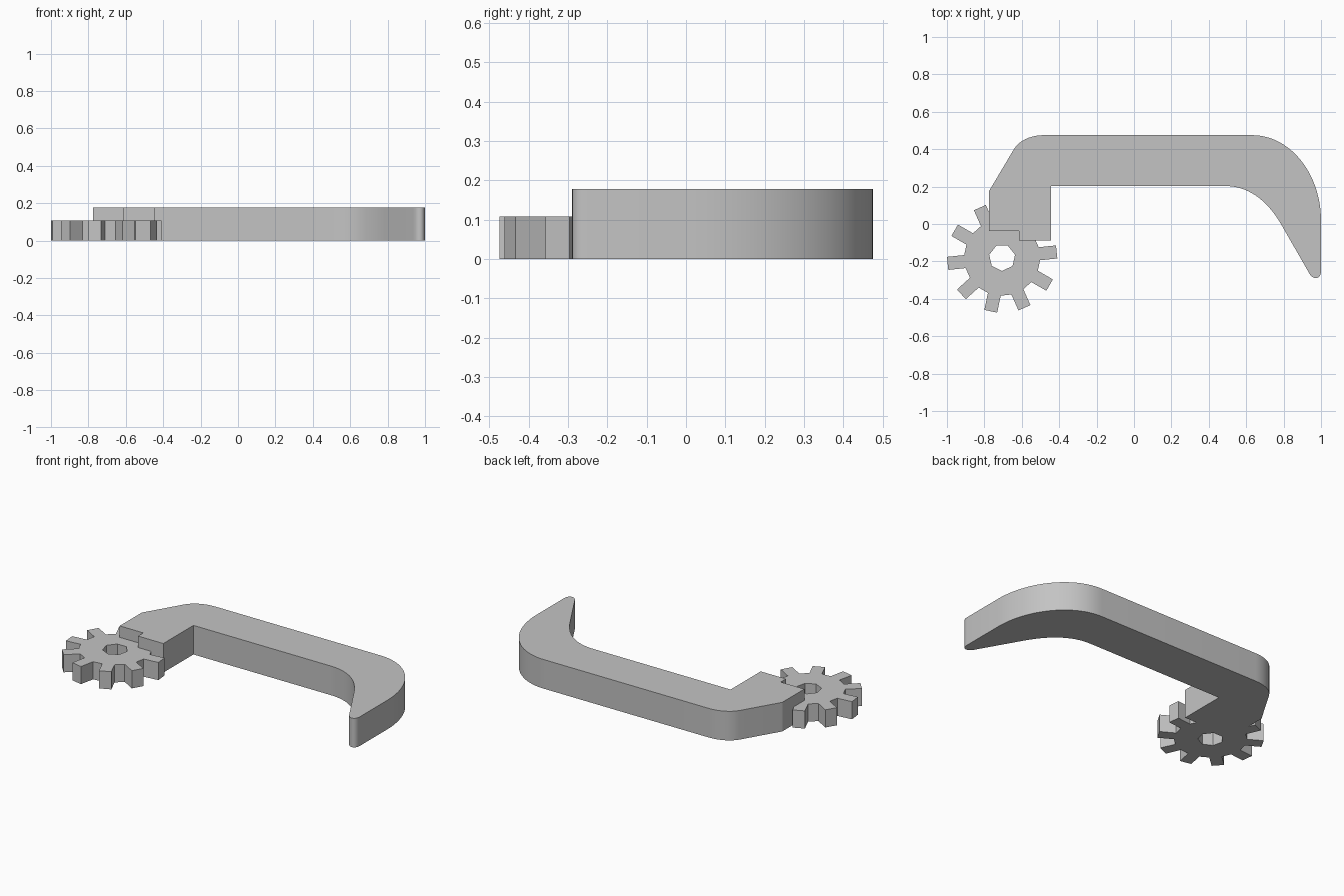
import bpy, bmesh, math
from mathutils import Vector
from mathutils.geometry import interpolate_bezier

cube = bpy.data.objects.get("Cube")
if cube:
    bpy.data.objects.remove(cube, do_unlink=True)

grey = bpy.data.materials.new("light_grey")
grey.use_nodes = True
GREY = (0.55, 0.55, 0.55, 1)
grey.diffuse_color = GREY
grey.node_tree.nodes["Principled BSDF"].inputs["Base Color"].default_value = GREY


def finish(name, bm):
    bmesh.ops.recalc_face_normals(bm, faces=bm.faces)
    mesh = bpy.data.meshes.new(name)
    bm.to_mesh(mesh)
    bm.free()
    mesh.materials.append(grey)
    obj = bpy.data.objects.new(name, mesh)
    bpy.context.collection.objects.link(obj)
    return obj


def extrude(bm, height):
    res = bmesh.ops.extrude_face_region(bm, geom=bm.faces[:])
    verts = [e for e in res["geom"] if isinstance(e, bmesh.types.BMVert)]
    bmesh.ops.translate(bm, verts=verts, vec=(0, 0, height))


def curve(a, b, c, d, steps):
    pts = [Vector((*p, 0)) for p in (a, b, c, d)]
    return [(p.x, p.y) for p in interpolate_bezier(*pts, steps)]


# Hooked arm: stepped foot, rounded shoulders and tapering blunt tip
outline = [(-0.775, -0.037), (-0.775, 0.176)]
outline += curve((-0.642, 0.4), (-0.61, 0.452), (-0.545, 0.475), (-0.481, 0.475), 10)
outline += curve((0.631, 0.475), (0.835, 0.475), (1, 0.27), (1, 0.016), 24)
outline += curve((1, -0.25), (1, -0.298), (0.957, -0.302), (0.936, -0.262), 10)
outline += curve((0.786, 0), (0.716, 0.118), (0.62, 0.203), (0.487, 0.203), 16)
outline += [(-0.444, 0.203), (-0.444, -0.088), (-0.615, -0.088), (-0.615, -0.037)]
bm = bmesh.new()
bm.faces.new([bm.verts.new((x, y, 0)) for x, y in outline])
extrude(bm, 0.178)
arm = finish("hooked_arm", bm)
bpy.context.view_layer.objects.active = arm
arm.select_set(True)
bpy.ops.object.shade_smooth_by_angle(angle=math.radians(25))

# Gear wheel: straight-sided teeth around a seven-sided bore
CENTRE = Vector((-0.705, -0.18, 0))
TEETH, ROOT, TIP, HALF = 10, 0.2, 0.293, 0.035


def ring(bm, points):
    verts = [bm.verts.new(p) for p in points]
    return [bm.edges.new((v, verts[i - 1])) for i, v in enumerate(verts)]


rim = []
for i in range(TEETH):
    angle = math.radians(6) + math.tau * i / TEETH
    out = Vector((math.cos(angle), math.sin(angle), 0))
    side = Vector((-out.y, out.x, 0))
    for r, s in ((ROOT, -HALF), (TIP, -HALF), (TIP, HALF), (ROOT, HALF)):
        rim.append(CENTRE + out * r + side * s)
bore = []
for i in range(7):
    angle = -math.pi / 2 + math.tau * i / 7
    bore.append(CENTRE + 0.071 * Vector((math.cos(angle), math.sin(angle), 0)))
bm = bmesh.new()
edges = ring(bm, rim) + ring(bm, bore)
bmesh.ops.triangle_fill(bm, edges=edges, use_beauty=True)
extrude(bm, 0.108)
finish("gear_wheel", bm)
